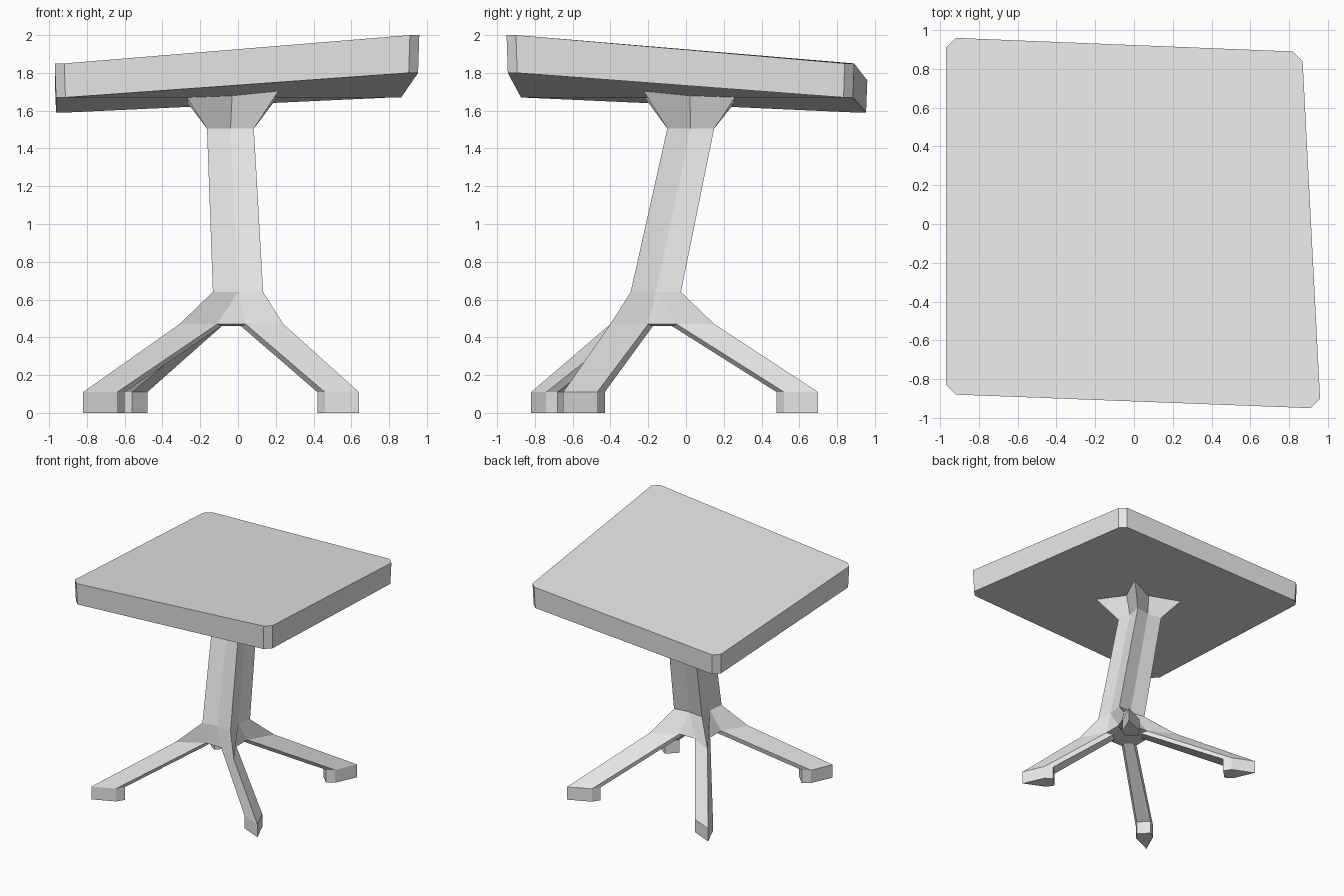
import bpy, bmesh
from mathutils import Vector as V

cube = bpy.data.objects.get("Cube")
if cube:
    bpy.data.objects.remove(cube, do_unlink=True)

grey = bpy.data.materials.new("plain grey")
grey.use_nodes = True
grey.diffuse_color = (0.8, 0.8, 0.8, 1)
grey.node_tree.nodes["Principled BSDF"].inputs["Base Color"].default_value = (0.8, 0.8, 0.8, 1)

# Outward side directions of the four corners, counter-clockwise from -x -y
WEST, SOUTH, EAST, NORTH = V((-1, 0, 0)), V((0, -1, 0)), V((1, 0, 0)), V((0, 1, 0))
SIDES = [(WEST, SOUTH), (SOUTH, EAST), (EAST, NORTH), (NORTH, WEST)]


def finish(bm, name):
    bmesh.ops.recalc_face_normals(bm, faces=bm.faces)
    mesh = bpy.data.meshes.new(name)
    bm.to_mesh(mesh)
    bm.free()
    mesh.materials.append(grey)
    bpy.context.collection.objects.link(bpy.data.objects.new(name, mesh))


def bridge(bm, a, b):
    for i in range(len(a)):
        j = (i + 1) % len(a)
        bm.faces.new((a[i], a[j], b[j], b[i]))


# Tilted, crooked table top with cut corners
def table_top():
    bm = bmesh.new()
    corners = [(-0.97, -0.88), (0.96, -0.95), (0.87, 0.89), (-0.97, 0.96)]
    top, bottom = [], []
    for (x, y), (p, n), high, low in zip(corners, SIDES, (1.85, 2.0, 1.85, 1.76), (1.67, 1.8, 1.67, 1.59)):
        for side in (n, p):
            at = V((x, y, 0)) - 0.05 * side
            top.append(bm.verts.new((at.x, at.y, high)))
            bottom.append(bm.verts.new((at.x * 0.993, at.y * 0.993, low)))
    bridge(bm, bottom, top)
    bm.faces.new(top)
    bm.faces.new(bottom)
    finish(bm, "table_top")


# Leaning column of star section, flaring into four legs and a top bracket
def pedestal():
    bm = bmesh.new()

    def star(cx, cy, z, corner, mid, height=None):
        ring = []
        for p, n in SIDES:
            for off in ((p + n) * corner, n * mid):
                at = V((cx, cy, z)) + off
                if height:
                    at.z = height(at)
                ring.append(bm.verts.new(at))
        return ring

    base = star(0, -0.16, 0.64, 0.133, 0.115)
    neck = star(-0.04, 0.025, 1.505, 0.124, 0.105)
    collar = star(-0.03, 0.02, 0, 0.255, 0.13, lambda c: 1.695 + 0.057 * c.x - 0.055 * c.y)
    bridge(bm, base, neck)
    bridge(bm, neck, collar)
    bm.faces.new(collar)

    # Legs: each ring runs tip, next side, inner pair, previous side
    feet = [(-0.82, -0.82), (0.64, -0.65), (0.64, 0.70), (-0.70, 0.70)]
    hub = V((-0.035, -0.125, 0.47))
    knees = []
    for (x, y), (p, n) in zip(feet, SIDES):
        def foot(z):
            pairs = [(0, 0), (0.18, 0.08), (0.22, 0.14), (0.14, 0.22), (0.08, 0.18)]
            return [bm.verts.new(V((x, y, z)) - a * p - b * n) for a, b in pairs]

        sole, ankle = foot(0), foot(0.11)
        offsets = [(0.275, 0.275), (0.075, 0.16), (0.05, 0.11), (0.11, 0.05), (0.16, 0.075)]
        knee = [bm.verts.new(hub + a * p + b * n) for a, b in offsets]
        for v in knee[2:4]:
            v.co.z -= 0.01
        bm.faces.new(sole)
        bridge(bm, sole, ankle)
        bridge(bm, ankle, knee)
        knees.append(knee)

    # Hub joining the legs to the column
    for i, knee in enumerate(knees):
        after = knees[(i + 1) % 4]
        corner, mid, mid_before = base[2 * i], base[2 * i + 1], base[2 * i - 1]
        bm.faces.new((knee[0], knee[1], mid, corner))
        bm.faces.new((knee[0], corner, mid_before, knee[4]))
        bm.faces.new((mid, knee[1], after[4]))
        bm.faces.new((knee[1], knee[2], after[3], after[4]))
    bm.faces.new([v for k in knees for v in (k[3], k[2])])
    finish(bm, "pedestal")


table_top()
pedestal()
